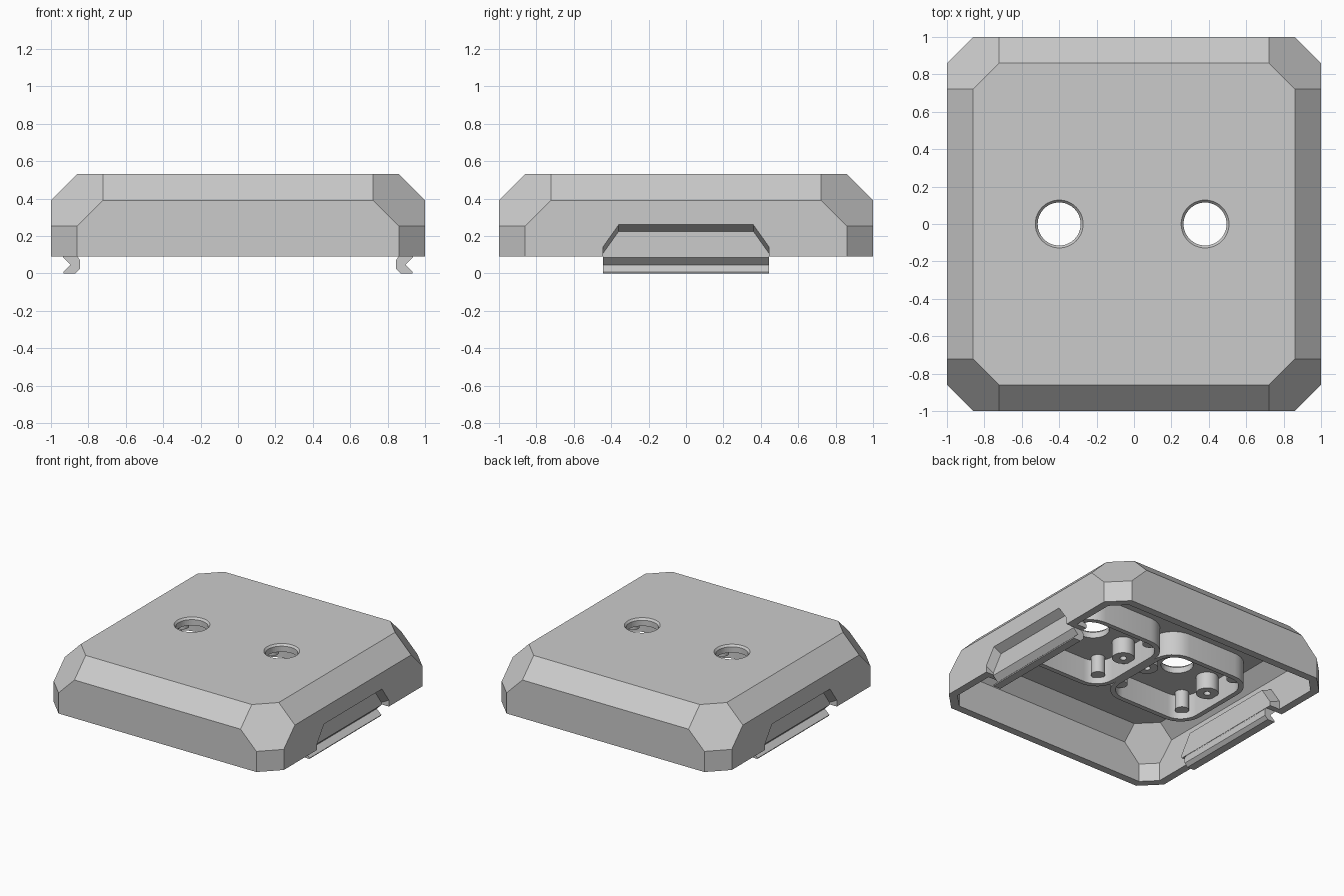
import bpy, bmesh, math
from mathutils import Vector

if "Cube" in bpy.data.objects:
    bpy.data.objects.remove(bpy.data.objects["Cube"])

FLOOR, TOP, WALL = 0.09, 0.53, 0.06
CENTRES = (-0.40, 0.38)


def finish(name, bm, smooth=False):
    bmesh.ops.recalc_face_normals(bm, faces=bm.faces)
    mesh = bpy.data.meshes.new(name)
    bm.to_mesh(mesh)
    bm.free()
    ob = bpy.data.objects.new(name, mesh)
    bpy.context.collection.objects.link(ob)
    if smooth:
        bpy.ops.object.select_all(action='DESELECT')
        ob.select_set(True)
        bpy.context.view_layer.objects.active = ob
        bpy.ops.object.shade_smooth_by_angle(angle=math.radians(30))
    return ob


def loft(name, loops, closed=False, smooth=False):
    """Skin a row of equal-length loops; cap the ends or join last to first."""
    bm = bmesh.new()
    rows = [[bm.verts.new(p) for p in loop] for loop in loops]
    pairs = list(zip(rows, rows[1:]))
    if closed:
        pairs.append((rows[-1], rows[0]))
    else:
        bm.faces.new(rows[0])
        bm.faces.new(rows[-1])
    n = len(rows[0])
    for a, b in pairs:
        for i in range(n):
            j = (i + 1) % n
            bm.faces.new((a[i], a[j], b[j], b[i]))
    return finish(name, bm, smooth)


def outline(cx, cy, z, half, r, seg=8):
    """Rounded square; a circle when half == r."""
    pts, d = [], half - r
    for q, (sx, sy) in enumerate(((1, 1), (-1, 1), (-1, -1), (1, -1))):
        for k in range(seg if d < 1e-6 else seg + 1):
            a = math.pi / 2 * (q + k / seg)
            pts.append((cx + sx * d + r * math.cos(a), cy + sy * d + r * math.sin(a), z))
    return pts


def tube(name, cx, cy, z0, z1, outer, inner):
    loops = [outline(cx, cy, z, *s) for s, z in
             ((outer, z0), (outer, z1), (inner, z1), (inner, z0))]
    return loft(name, loops, closed=True, smooth=True)


def chamfered_block(name, t, bottom):
    """Box cut by 45 degree and corner planes, shrunk inward by t."""
    bm = bmesh.new()
    bmesh.ops.create_cube(bm, size=2)
    for v in bm.verts:
        v.co.x *= 1 - t
        v.co.y *= 1 - t
        v.co.z = TOP - t if v.co.z > 0 else bottom
    planes = []
    for s in (-1, 1):
        planes += [((s, 0, 1), 1.39), ((0, s, 1), 1.39)]
        for u in (-1, 1):
            planes += [((s, u, 0), 1.86), ((s, u, 1), 2.112)]
    for n, d in planes:
        n = Vector(n)
        unit = n.normalized()
        co = unit * (d / n.length - t)
        res = bmesh.ops.bisect_plane(bm, geom=bm.verts[:] + bm.edges[:] + bm.faces[:],
                                     plane_co=co, plane_no=unit, clear_outer=True)
        edges = [e for e in res['geom_cut'] if isinstance(e, bmesh.types.BMEdge)]
        bmesh.ops.contextual_create(bm, geom=edges)
    return finish(name, bm)


def boolean(target, tool, op):
    mod = target.modifiers.new(op, 'BOOLEAN')
    mod.object, mod.operation, mod.solver = tool, op, 'EXACT'
    bpy.context.view_layer.objects.active = target
    bpy.ops.object.modifier_apply(modifier=mod.name)
    bpy.data.objects.remove(tool, do_unlink=True)


def trapezoid(x, wide, narrow, low, shoulder, top):
    return [(x, -wide, low), (x, wide, low), (x, wide, shoulder),
            (x, narrow, top), (x, -narrow, top), (x, -wide, shoulder)]


# Hollow chamfered cover
shell = chamfered_block("cover_shell", 0, FLOOR)
boolean(shell, chamfered_block("cavity", WALL, -0.1), 'DIFFERENCE')

for s in (-1, 1):
    # Inner bulge behind each finger recess
    bulge = loft("recess_backing", [trapezoid(s * 0.97, 0.49, 0.40, FLOOR, 0.17, 0.305),
                                    trapezoid(s * 0.855, 0.49, 0.40, FLOOR, 0.12, 0.255)])
    boolean(shell, bulge, 'UNION')
    # Finger recess in the side wall
    recess = loft("recess_cutter", [trapezoid(s * 1.065, 0.445, 0.36, 0.02, 0.175, 0.295),
                                    trapezoid(s * 0.935, 0.445, 0.36, 0.02, 0.105, 0.225)])
    boolean(shell, recess, 'DIFFERENCE')
    # Snap clip with outward V notch
    profile = [(0.86, 0.11), (0.935, 0.11), (0.935, 0.085), (0.895, 0.045), (0.935, 0.008),
               (0.932, 0), (0.87, 0), (0.845, 0.025), (0.845, 0.07), (0.857, 0.088)]
    loft("snap_clip", [[(s * x, y, z) for x, z in profile] for y in (-0.445, 0.445)])

# Countersunk round openings
for cx in CENTRES:
    cutter = loft("hole_cutter", [outline(cx, 0, z, r, r, 12) for z, r in
                                  ((0.40, 0.115), (0.515, 0.115), (0.53, 0.128), (0.56, 0.154))])
    boolean(shell, cutter, 'DIFFERENCE')

# Pocket walls, screw posts and corner posts under each opening
CEIL = TOP - WALL + 0.01
for cx in CENTRES:
    tube("pocket_wall", cx, 0, 0.28, CEIL, (0.39, 0.18), (0.352, 0.142))
    for s in (-1, 1):
        tube("screw_post", cx + s * 0.28, 0, 0.34, CEIL, (0.08, 0.08), (0.025, 0.025))
        for u in (-1, 1):
            loft("corner_post", [outline(cx + s * 0.285, u * 0.285, z, 0.05, 0.05)
                                 for z in (0.33, CEIL)], smooth=True)
